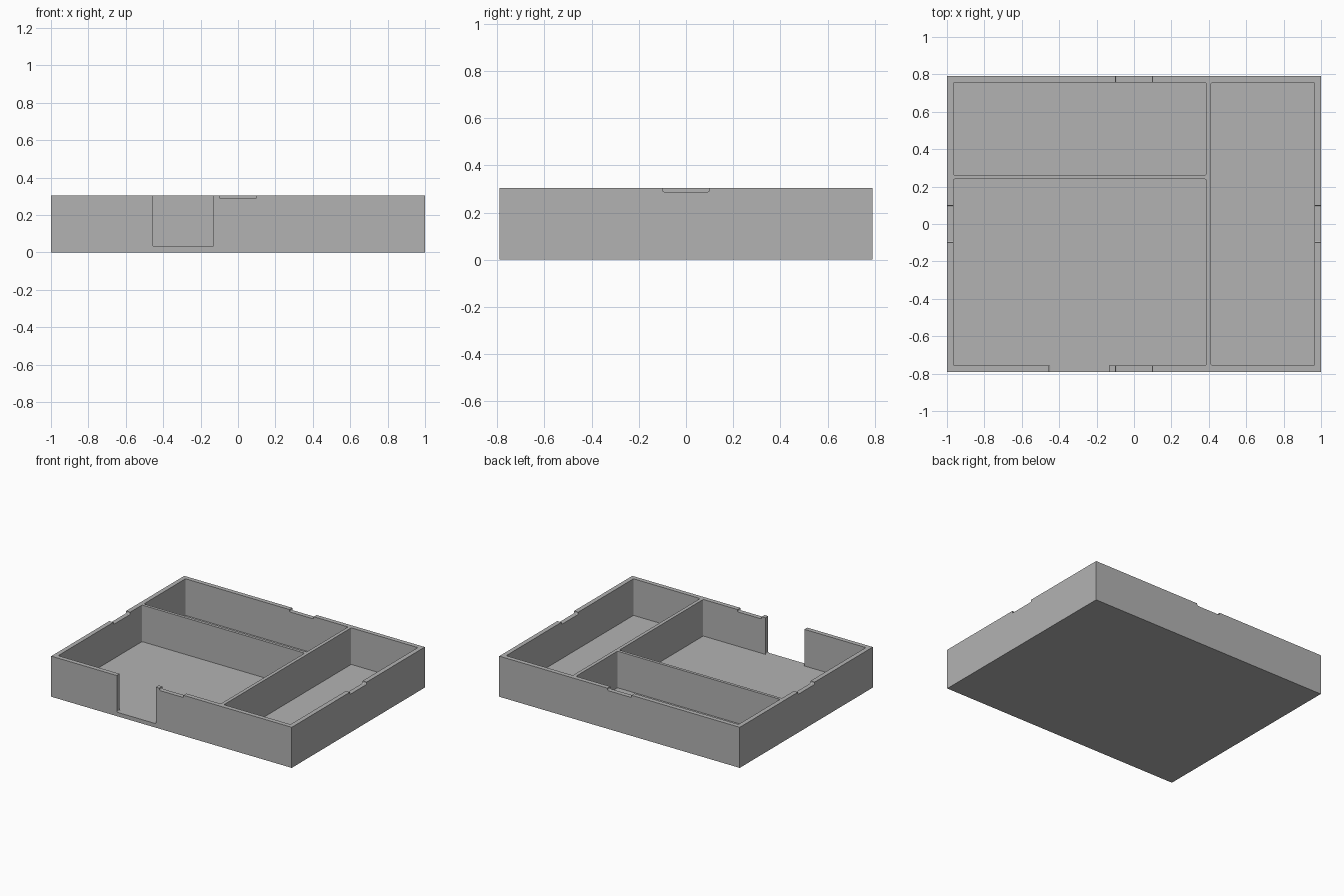
import bpy
import bmesh
from mathutils import Vector

cube = bpy.data.objects.get("Cube")
if cube:
    bpy.data.objects.remove(cube, do_unlink=True)

W, D, H = 1.0, 0.79, 0.305      # half width, half depth, height
WALL, FLOOR, R = 0.034, 0.03, 0.008
TOP = H + 0.1                   # cutters rise past the rim

grey = bpy.data.materials.new("plain grey")
grey.use_nodes = True
colour = (0.45, 0.45, 0.45, 1)
grey.diffuse_color = colour
grey.node_tree.nodes["Principled BSDF"].inputs["Base Color"].default_value = colour


def box(name, lo, hi, round_axis=None):
    """Box between two corners, with edges along one axis rounded."""
    lo, hi = Vector(lo), Vector(hi)
    bm = bmesh.new()
    bmesh.ops.create_cube(bm, size=1)
    for v in bm.verts:
        v.co = (lo + hi) / 2 + v.co * (hi - lo)
    if round_axis is not None:
        edges = [e for e in bm.edges
                 if abs((e.verts[0].co - e.verts[1].co).normalized()[round_axis]) > 0.9]
        bmesh.ops.bevel(bm, geom=edges, offset=R, segments=3, profile=0.5, affect='EDGES')
    mesh = bpy.data.meshes.new(name)
    bm.to_mesh(mesh)
    bm.free()
    mesh.materials.append(grey)
    obj = bpy.data.objects.new(name, mesh)
    bpy.context.collection.objects.link(obj)
    return obj


# Solid tray block
tray = box("tray", (-W, -D, 0), (W, D, H))

# Three compartments, leaving the floor and the thin dividers
x0, x1 = -W + WALL, W - WALL
y0, y1 = -D + WALL, D - WALL
cutters = [
    box("main_compartment", (x0, y0, FLOOR), (0.386, 0.24, TOP), 2),
    box("back_compartment", (x0, 0.262, FLOOR), (0.386, y1, TOP), 2),
    box("side_compartment", (0.412, y0, FLOOR), (x1, y1, TOP), 2),
    # Open doorway in the front wall
    box("doorway", (-0.455, -D - 0.1, FLOOR), (-0.13, y0 + 0.02, TOP), 1),
]

# Shallow notch in the middle of each outer wall
NOTCH = H - 0.017
for s in (-1, 1):
    ys = sorted((s * (D - WALL), s * (D + 0.1)))
    xs = sorted((s * (W - WALL), s * (W + 0.1)))
    cutters.append(box("end_notch", (-0.1, ys[0], NOTCH), (0.1, ys[1], TOP), 1))
    cutters.append(box("side_notch", (xs[0], -0.1, NOTCH), (xs[1], 0.1, TOP), 0))

# Cut everything out of the block
bpy.context.view_layer.objects.active = tray
for c in cutters:
    c.hide_render = True
    mod = tray.modifiers.new(c.name, 'BOOLEAN')
    mod.operation = 'DIFFERENCE'
    mod.solver = 'EXACT'
    mod.object = c
    bpy.ops.object.modifier_apply(modifier=mod.name)
    bpy.data.objects.remove(c, do_unlink=True)
